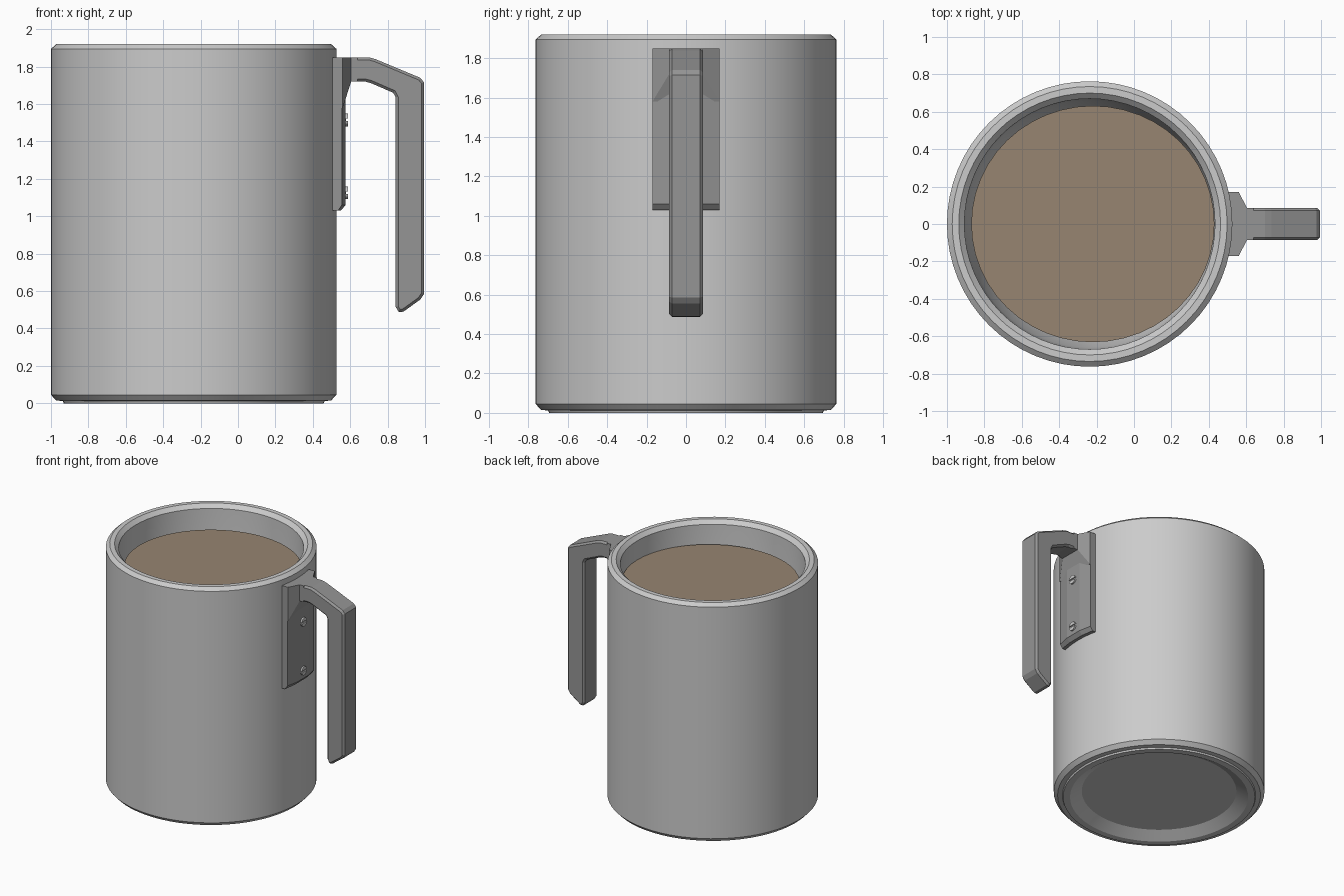
import bpy, bmesh, math

if "Cube" in bpy.data.objects:
    bpy.data.objects.remove(bpy.data.objects["Cube"])

CX = -0.237   # mug axis


def material(name, rgb):
    m = bpy.data.materials.new(name)
    m.diffuse_color = (*rgb, 1)
    m.use_nodes = True
    m.node_tree.nodes["Principled BSDF"].inputs["Base Color"].default_value = m.diffuse_color
    return m


DARK = material("dark_plastic", (0.30, 0.30, 0.30))
COFFEE = material("coffee", (0.31, 0.235, 0.165))


def make(name, bm, mat=None, smooth=False):
    bmesh.ops.recalc_face_normals(bm, faces=bm.faces)
    me = bpy.data.meshes.new(name)
    bm.to_mesh(me)
    bm.free()
    ob = bpy.data.objects.new(name, me)
    bpy.context.collection.objects.link(ob)
    if mat:
        me.materials.append(mat)
    if smooth:
        bpy.context.view_layer.objects.active = ob
        ob.select_set(True)
        bpy.ops.object.shade_smooth_by_angle(angle=math.radians(25))
        ob.select_set(False)
    return ob


def loft(name, rings, mat=None):
    """Closed solid through rings holding the same number of points."""
    bm = bmesh.new()
    vs = [[bm.verts.new(p) for p in r] for r in rings]
    n = len(vs[0])
    for a, b in zip(vs, vs[1:]):
        for i in range(n):
            j = (i + 1) % n
            bm.faces.new((a[i], a[j], b[j], b[i]))
    bm.faces.new(vs[0])
    bm.faces.new(vs[-1])
    return make(name, bm, mat)


# Mug body: recessed base, chamfered rim, hollow interior
profile = [(0, 0.05), (0.56, 0.05), (0.645, 0.0), (0.695, 0.0), (0.70, 0.012),
           (0.735, 0.015), (0.763, 0.045), (0.763, 1.895), (0.735, 1.92),
           (0.70, 1.92), (0.67, 1.89), (0.66, 0.3), (0.60, 0.13), (0, 0.12)]
bm = bmesh.new()
pts = [bm.verts.new((r, 0, z)) for r, z in profile]
edges = [bm.edges.new(p) for p in zip(pts, pts[1:])]
bmesh.ops.spin(bm, geom=pts + edges, cent=(0, 0, 0), axis=(0, 0, 1),
               angle=math.tau, steps=64, use_duplicate=False)
bmesh.ops.remove_doubles(bm, verts=bm.verts, dist=1e-4)
body = make("mug_body", bm, smooth=True)
body.location.x = CX

# Coffee surface, slightly off centre
bm = bmesh.new()
bmesh.ops.create_circle(bm, cap_ends=True, segments=48, radius=1)
bmesh.ops.scale(bm, vec=(0.65, 0.632, 1), verts=bm.verts)
bmesh.ops.translate(bm, vec=(-0.22, 0, 1.74), verts=bm.verts)
for f in bm.faces:
    f.normal_update()
coffee = make("coffee_surface", bm, COFFEE)
if coffee.data.polygons[0].normal.z < 0:
    coffee.data.flip_normals()

# Mounting plate with a chamfered lower end
def plate_ring(z, side, mid):
    half = [(0.505, 0.17), (side, 0.17), (mid, 0.07)]
    return [(x, -y, z) for x, y in half] + [(x, y, z) for x, y in reversed(half)]


loft("mounting_plate", [plate_ring(1.03, 0.535, 0.55),
                        plate_ring(1.06, 0.555, 0.575),
                        plate_ring(1.85, 0.555, 0.575)], DARK)

# Flared joint between plate and handle
def flare_ring(x, w, z0):
    return [(x, -w, z0), (x, w, z0), (x, w, 1.85), (x, -w, 1.85)]


loft("handle_joint", [flare_ring(0.53, 0.17, 1.58), flare_ring(0.56, 0.17, 1.58),
                      flare_ring(0.605, 0.085, 1.72), flare_ring(0.64, 0.085, 1.72)], DARK)

# Handle: side outline given thickness, long edges bevelled
outline = [(0.60, 1.85), (0.70, 1.85), (0.735, 1.84), (0.975, 1.74), (0.995, 1.715),
           (0.995, 0.585), (0.975, 0.555), (0.885, 0.49), (0.86, 0.487), (0.843, 0.515),
           (0.843, 1.635), (0.83, 1.66), (0.71, 1.712), (0.68, 1.72), (0.60, 1.72)]
handle = loft("handle", [[(x, y, z) for x, z in outline] for y in (-0.085, 0.085)], DARK)
bev = handle.modifiers.new("bevel", "BEVEL")
bev.width = 0.014
bev.segments = 1
bev.limit_method = "ANGLE"
bev.angle_limit = math.radians(80)

# Slotted screws: base disc and two raised segments each
def disc_segment(bm, x0, x1, z, arc):
    rings = [[bm.verts.new((x, 0.034 * math.cos(a), z + 0.034 * math.sin(a)))
              for a in arc] for x in (x0, x1)]
    n = len(arc)
    for i in range(n):
        j = (i + 1) % n
        bm.faces.new((rings[0][i], rings[0][j], rings[1][j], rings[1][i]))
    for r in rings:
        bm.faces.new(r)


for label, z in (("upper", 1.515), ("lower", 1.125)):
    bm = bmesh.new()
    disc_segment(bm, 0.565, 0.578, z, [math.tau * i / 24 for i in range(24)])
    for start in (0.2, math.pi + 0.2):
        disc_segment(bm, 0.578, 0.587, z,
                     [start + (math.pi - 0.4) * i / 10 for i in range(11)])
    make(label + "_screw", bm)
